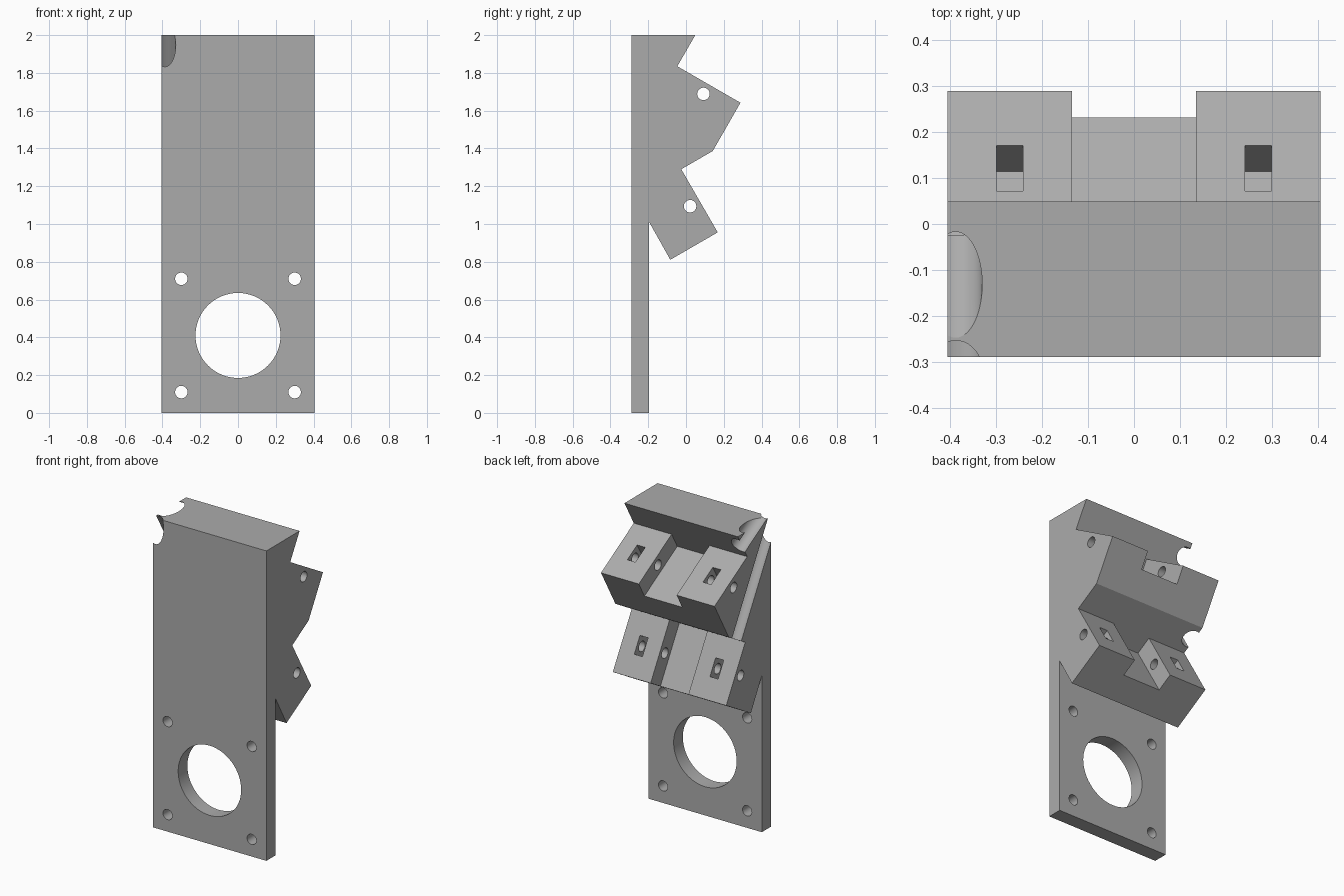
import bpy
import bmesh
from math import radians, sin, cos
from mathutils import Matrix, Vector

cube = bpy.data.objects.get("Cube")
if cube:
    bpy.data.objects.remove(cube)

HALF_W = 0.405      # half width of the whole bracket
FRONT = -0.289      # front face
SEAT = 0.386        # length of each tilted seat
DEPTH = 0.115       # depth of channels and pockets
HOLE_R = 0.033

grey = bpy.data.materials.new("plain grey")
grey.use_nodes = True
colour = (0.41, 0.41, 0.41, 1)
grey.diffuse_color = colour
grey.node_tree.nodes["Principled BSDF"].inputs["Base Color"].default_value = colour


def make_object(name, bm):
    bmesh.ops.recalc_face_normals(bm, faces=bm.faces)
    mesh = bpy.data.meshes.new(name)
    bm.to_mesh(mesh)
    bm.free()
    mesh.materials.append(grey)
    obj = bpy.data.objects.new(name, mesh)
    bpy.context.collection.objects.link(obj)
    return obj


def yz(y, z):
    return Vector((0, y, z))


class Seat:
    """Tilted seat: along runs down the face, out points away from it."""
    def __init__(self, corner, slope):
        a = radians(slope)
        self.corner = corner
        self.along = yz(cos(a), -sin(a))
        self.out = yz(sin(a), cos(a))

    def at(self, u, n, x=0):
        return self.corner + self.along * u + self.out * n + Vector((x, 0, 0))


upper = Seat(yz(-0.046, 1.835), 30)
lower = Seat(yz(-0.025, 1.29), 60)

# Bracket body: side profile pushed across the width
profile = [
    yz(FRONT, 0), yz(-0.195, 0), yz(-0.195, 1.01),
    lower.at(SEAT, -0.29), lower.at(SEAT, 0), lower.corner, lower.at(0, 0.1925),
    upper.at(SEAT, 0), upper.corner,
    upper.at(0, (2 - upper.corner.z) / upper.out.z), yz(FRONT, 2),
]
bm = bmesh.new()
face = bm.faces.new([bm.verts.new(p - Vector((HALF_W, 0, 0))) for p in profile])
pushed = bmesh.ops.extrude_face_region(bm, geom=[face])["geom"]
bmesh.ops.translate(bm, vec=(2 * HALF_W, 0, 0),
                    verts=[g for g in pushed if isinstance(g, bmesh.types.BMVert)])
bracket = make_object("bracket", bm)
bpy.context.view_layer.objects.active = bracket
bracket.select_set(True)


def cut(bm):
    cutter = make_object("cutter", bm)
    cutter.hide_render = True
    mod = bracket.modifiers.new("cut", "BOOLEAN")
    mod.operation = "DIFFERENCE"
    mod.solver = "EXACT"
    mod.object = cutter
    bpy.ops.object.modifier_apply(modifier=mod.name)
    bpy.data.objects.remove(cutter)


def drill(centre, axis, radius, length):
    bm = bmesh.new()
    turn = Vector(axis).to_track_quat("Z", "Y").to_matrix().to_4x4()
    bmesh.ops.create_cone(bm, cap_ends=True, segments=64, radius1=radius,
                          radius2=radius, depth=length,
                          matrix=Matrix.Translation(centre) @ turn)
    cut(bm)


def mill(seat, x0, x1, u0, u1):
    """Cut a box into a seat, square to its face."""
    bm = bmesh.new()
    bmesh.ops.create_cube(bm, size=1)
    for v in bm.verts:
        v.co = seat.at(u1 if v.co.y > 0 else u0, 0.02 if v.co.z > 0 else -DEPTH,
                       x1 if v.co.x > 0 else x0)
    cut(bm)


for seat in (upper, lower):
    # Middle channel
    mill(seat, -0.135, 0.135, 0, SEAT + 0.05)
    # Nut pockets
    for x in (-0.27, 0.27):
        mill(seat, x - 0.029, x + 0.029, (SEAT - DEPTH) / 2, (SEAT + DEPTH) / 2)
    # Cross hole
    drill(seat.at(SEAT / 2, -DEPTH / 2), (1, 0, 0), HOLE_R, 1)
    # Slanted groove that opens the right edge above the seat
    drill(seat.at(-0.2, 0.1, -0.387), seat.along, 0.0575, 1.3)

# Motor opening and screw holes in the plate
drill((0, FRONT, 0.41), (0, 1, 0), 0.225, 0.6)
for x in (-0.3, 0.3):
    for z in (0.11, 0.71):
        drill((x, FRONT, z), (0, 1, 0), HOLE_R, 0.6)

bpy.ops.object.shade_smooth_by_angle(angle=radians(30))
